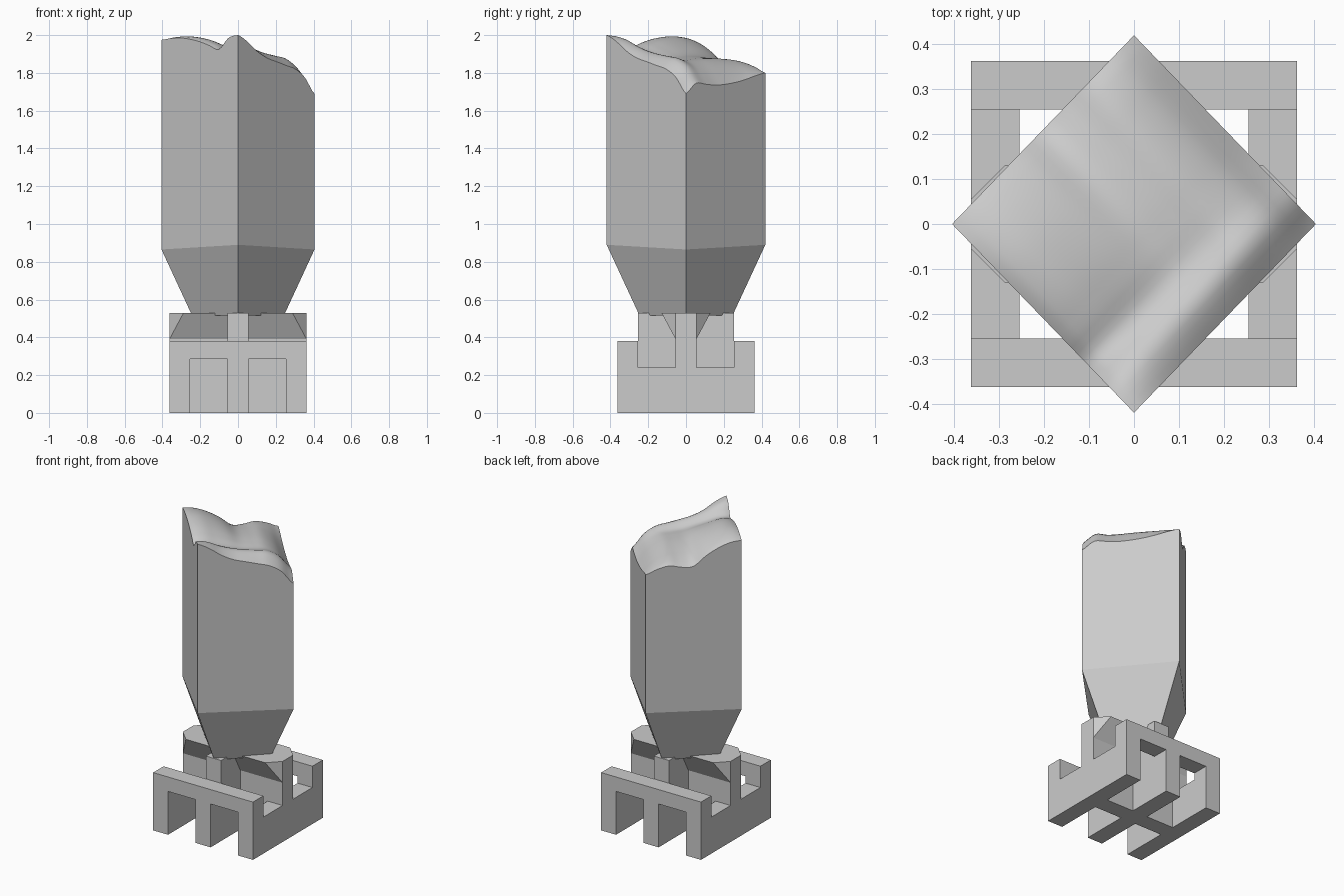
import bpy
import bmesh
import math

cube = bpy.data.objects.get("Cube")
if cube:
    bpy.data.objects.remove(cube, do_unlink=True)

grey = bpy.data.materials.new("plain_grey")
grey.use_nodes = True
COLOUR = (0.6, 0.6, 0.6, 1)
grey.diffuse_color = COLOUR
grey.node_tree.nodes["Principled BSDF"].inputs["Base Color"].default_value = COLOUR


def finish(name, bm):
    bmesh.ops.recalc_face_normals(bm, faces=bm.faces)
    mesh = bpy.data.meshes.new(name)
    bm.to_mesh(mesh)
    bm.free()
    mesh.materials.append(grey)
    obj = bpy.data.objects.new(name, mesh)
    bpy.context.collection.objects.link(obj)
    return obj


def prism(name, profile, axis, lo, hi):
    """Extrude a profile of (horizontal, z) points along x or y."""
    bm = bmesh.new()
    place = (lambda d, h, z: (d, h, z)) if axis == "x" else (lambda d, h, z: (h, d, z))
    rings = [[bm.verts.new(place(d, h, z)) for h, z in profile] for d in (lo, hi)]
    for ring in rings:
        bm.faces.new(ring)
    n = len(profile)
    for i in range(n):
        j = (i + 1) % n
        bm.faces.new((rings[0][i], rings[0][j], rings[1][j], rings[1][i]))
    return finish(name, bm)


def mirrored(half):
    return half + [(-h, z) for h, z in reversed(half)]


# Shared sizes of the stand
OUT, INN, BAR = 0.363, 0.255, 0.055
RAIL, NOTCH, ARCH, DECK, GUSSET = 0.38, 0.24, 0.285, 0.53, 0.39

side_profile = mirrored([(OUT, 0), (OUT, RAIL), (INN, RAIL), (INN, NOTCH),
                         (BAR, NOTCH), (BAR, DECK)])
end_profile = mirrored([(BAR, 0), (BAR, ARCH), (INN, ARCH), (INN, RAIL)])
bar_profile = mirrored([(BAR, 0), (BAR, DECK)])

# Notched side rails, arched end rails and the cross bars between them
for side, s in (("left", 1), ("right", -1)):
    prism(side + "_side_rail", side_profile, "x", s * INN, s * OUT)
for end, s in (("front", -1), ("back", 1)):
    prism(end + "_rail", end_profile, "y", s * INN, s * OUT)
    prism(end + "_cross_bar", bar_profile, "y", s * BAR, s * INN)
prism("wide_cross_bar", bar_profile, "x", -INN, INN)

# Sloping gussets that widen the cross bar under the tower
REACH = 0.075
for side, sx in (("left", 1), ("right", -1)):
    for end, sy in (("front", -1), ("back", 1)):
        bm = bmesh.new()
        loops = []
        for x, tip in ((BAR, BAR), (OUT, OUT - REACH)):
            loops.append([bm.verts.new((sx * a, sy * b, z)) for a, b, z in (
                (x, BAR, GUSSET), (x, BAR, DECK), (tip, BAR + REACH, DECK))])
        for loop in loops:
            bm.faces.new(loop)
        for i in range(3):
            j = (i + 1) % 3
            bm.faces.new((loops[0][i], loops[0][j], loops[1][j], loops[1][i]))
        finish(f"{end}_{side}_gusset", bm)


# Tower: diamond plan, tapered foot, broken uneven top
def curve(points, t):
    """Smooth curve through evenly spaced heights."""
    n = len(points) - 1
    i = min(int(t * n), n - 1)
    f = t * n - i
    a, b, c, d = (points[max(0, min(n, i + k))] for k in (-1, 0, 1, 2))
    return b + 0.5 * f * (c - a + f * (2 * a - 5 * b + 4 * c - d
                                       + f * (3 * (b - c) + d - a)))


front_left_rim = [2, 1.985, 1.925, 1.945, 1.965, 1.978, 1.985, 1.983, 1.975]
front_right_rim = [2, 1.965, 1.915, 1.88, 1.86, 1.84, 1.82, 1.775, 1.69]
back_right_rim = [1.69, 1.745, 1.74, 1.735, 1.74, 1.75, 1.765, 1.785, 1.8]
back_left_rim = [1.975, 1.965, 1.935, 1.89, 1.83, 1.83, 1.845, 1.83, 1.8]
WX, WY = 0.405, 0.42


def top_height(u, v):
    fr, bl = curve(front_right_rim, u), curve(back_left_rim, u)
    fl, br = curve(front_left_rim, v), curve(back_right_rim, v)
    corners = ((1 - u) * (1 - v) * front_right_rim[0] + u * (1 - v) * front_right_rim[-1]
               + (1 - u) * v * back_left_rim[0] + u * v * back_left_rim[-1])
    hump = 0.06 * max(0, math.sin(math.pi * u) * math.sin(math.pi * v)) ** 0.7
    return (1 - v) * fr + v * bl + (1 - u) * fl + u * br - corners + hump


N = 32
bm = bmesh.new()
grid = [[bm.verts.new((WX * (i - j) / N, WY * ((i + j) / N - 1), top_height(i / N, j / N)))
         for j in range(N + 1)] for i in range(N + 1)]
for i in range(N):
    for j in range(N):
        face = bm.faces.new((grid[i][j], grid[i + 1][j], grid[i + 1][j + 1], grid[i][j + 1]))
        face.smooth = True

# Rims run front, left-hand, back, right-hand corner in turn
rims = [[grid[i][0] for i in range(N + 1)],
        [grid[N][j] for j in range(N + 1)],
        [grid[i][N] for i in range(N, -1, -1)],
        [grid[0][j] for j in range(N, -1, -1)]]
directions = [(0, -1), (1, 0), (0, 1), (-1, 0)]
shoulder = [bm.verts.new((WX * x, WY * y, 0.89 if y else 0.865)) for x, y in directions]
foot = [bm.verts.new((0.243 * x, 0.246 * y, 0.515)) for x, y in directions]
for k, rim in enumerate(rims):
    n = (k + 1) % 4
    bm.faces.new(rim + [shoulder[n], shoulder[k]])
    bm.faces.new((shoulder[k], shoulder[n], foot[n], foot[k]))
bm.faces.new(foot)
for edge in bm.edges:
    if not all(f.smooth for f in edge.link_faces):
        edge.smooth = False
finish("tower", bm)
